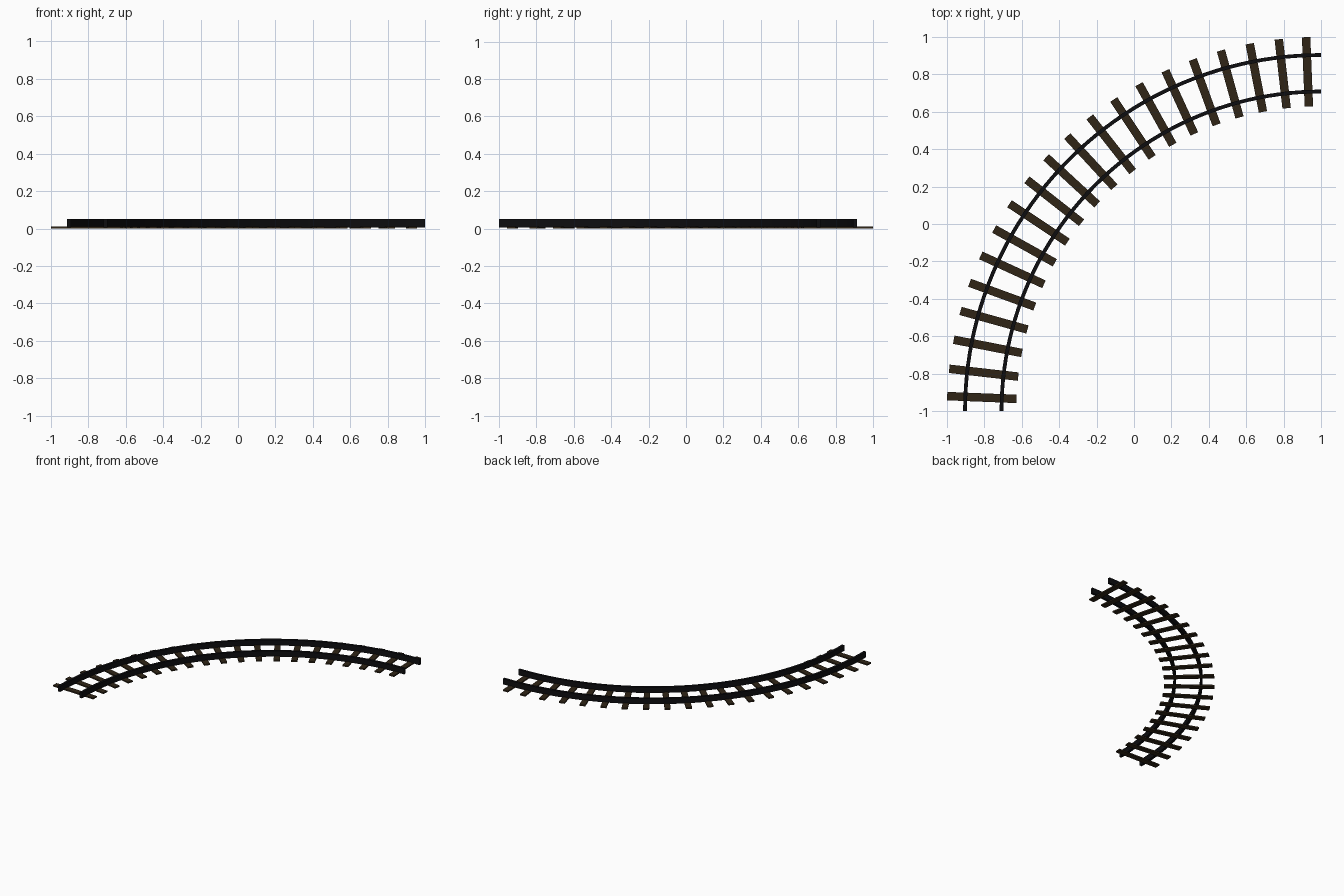
import bpy, bmesh, math

if "Cube" in bpy.data.objects:
    bpy.data.objects.remove(bpy.data.objects["Cube"])

CX, CY = 1.0, -1.0                     # centre of the quarter-circle bend


def material(name, rgb):
    m = bpy.data.materials.new(name)
    m.diffuse_color = (*rgb, 1.0)
    m.use_nodes = True
    m.node_tree.nodes["Principled BSDF"].inputs["Base Color"].default_value = m.diffuse_color
    return m


STEEL = material("black steel", (0.004, 0.004, 0.005))
WOOD = material("dark brown wood", (0.029, 0.018, 0.008))


def point(r, a, z):
    return (CX - r * math.cos(a), CY + r * math.sin(a), z)


def finish(name, bm, mat):
    bmesh.ops.recalc_face_normals(bm, faces=bm.faces)
    me = bpy.data.meshes.new(name)
    bm.to_mesh(me)
    bm.free()
    me.materials.append(mat)
    ob = bpy.data.objects.new(name, me)
    bpy.context.collection.objects.link(ob)
    return ob


# Rails: rectangular section swept through 90 degrees
def rail(name, radius, width=0.02, z0=0.006, z1=0.052, steps=48):
    bm = bmesh.new()
    h = width / 2
    section = [(radius - h, z0), (radius + h, z0), (radius + h, z1), (radius - h, z1)]
    rings = [[bm.verts.new(point(r, math.pi / 2 * i / steps, z)) for r, z in section]
             for i in range(steps + 1)]
    for a, b in zip(rings, rings[1:]):
        for k in range(4):
            n = (k + 1) % 4
            bm.faces.new((a[k], a[n], b[n], b[k]))
    bm.faces.new(rings[0])
    bm.faces.new(rings[-1])
    ob = finish(name, bm, STEEL)
    bpy.context.view_layer.objects.active = ob
    ob.select_set(True)
    bpy.ops.object.shade_smooth_by_angle(angle=math.radians(30))
    ob.select_set(False)


rail("outer_rail", 1.903)
rail("inner_rail", 1.708)


# Sleepers: thin radial planks, mirrored about the 45 degree line
def sleeper(name, deg, r0=1.629, r1=2.0, width=0.045, z1=0.011):
    a = math.radians(deg)
    bm = bmesh.new()
    bmesh.ops.create_cube(bm, size=1)
    for v in bm.verts:
        r = (r0 + r1) / 2 + v.co.x * (r1 - r0)
        t = v.co.y * width
        x, y, z = point(r, a, (v.co.z + 0.5) * z1)
        v.co = (x + t * math.sin(a), y + t * math.cos(a), z)
    finish(name, bm, WOOD)


half = [2.3, 6.5] + [11.0 + 4.53 * k for k in range(8)]
for i, deg in enumerate(half + [90 - d for d in reversed(half)]):
    sleeper(f"sleeper_{i + 1}", deg)
